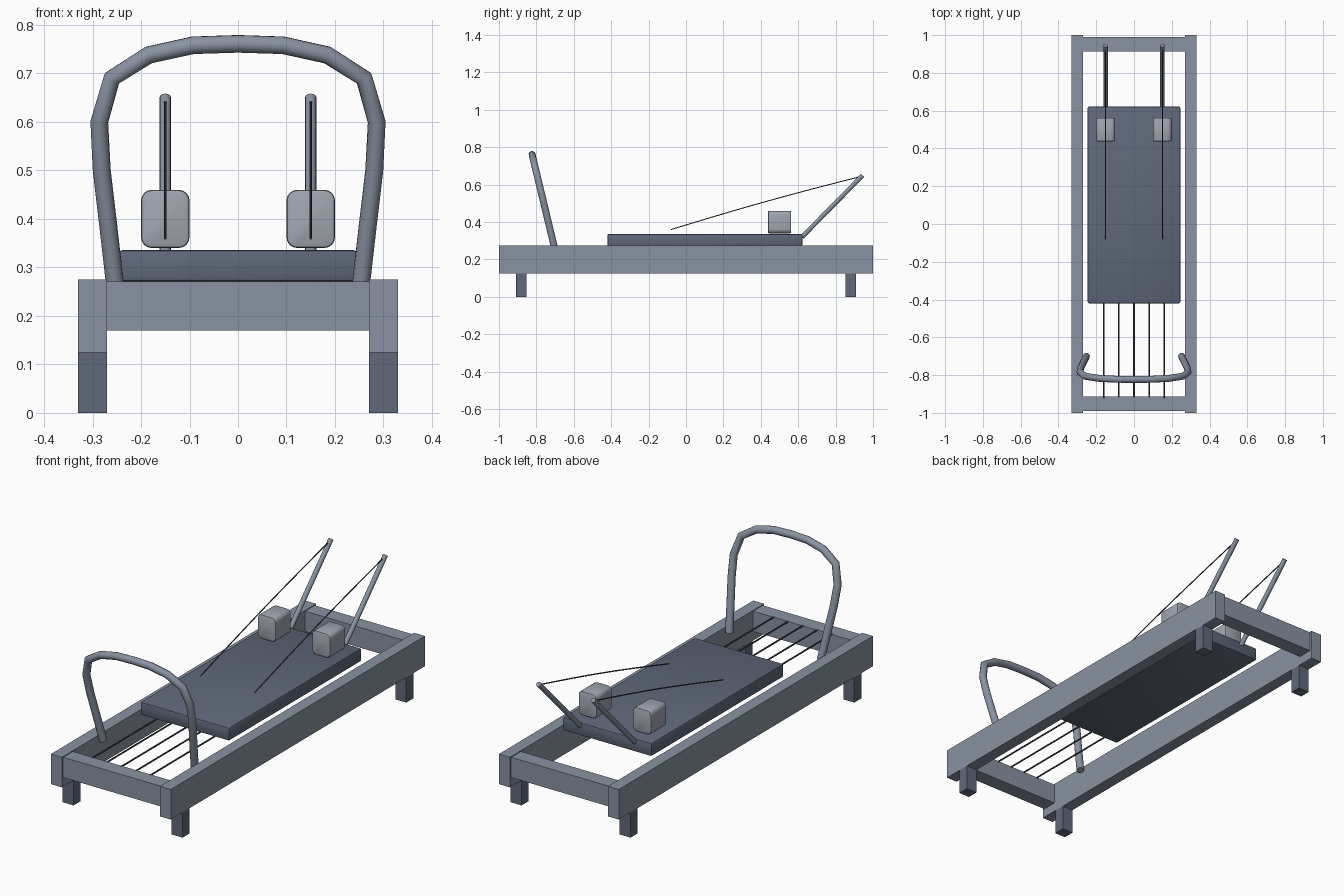
import bpy, bmesh, math
from mathutils import Vector

if "Cube" in bpy.data.objects:
    bpy.data.objects.remove(bpy.data.objects["Cube"])


def material(name, rgb):
    m = bpy.data.materials.new(name)
    m.diffuse_color = (*rgb, 1)
    m.use_nodes = True
    m.node_tree.nodes["Principled BSDF"].inputs["Base Color"].default_value = m.diffuse_color
    return m


FRAME = material("frame_grey", (0.25, 0.29, 0.36))
DARK = material("dark_grey", (0.115, 0.14, 0.195))
PAD = material("pad_grey", (0.35, 0.38, 0.44))
CORD = material("cord_grey", (0.06, 0.065, 0.08))


def smooth(obj):
    bpy.ops.object.select_all(action='DESELECT')
    obj.select_set(True)
    bpy.context.view_layer.objects.active = obj
    bpy.ops.object.shade_smooth_by_angle(angle=math.radians(40))


def box(name, lo, hi, mat, round_y=0, bevel=0):
    """Box from corner to corner; round_y rounds the edges running along y."""
    lo, hi = Vector(lo), Vector(hi)
    bm = bmesh.new()
    bmesh.ops.create_cube(bm, size=1)
    for v in bm.verts:
        v.co = (lo + hi) / 2 + v.co * (hi - lo)
    if round_y:
        edges = [e for e in bm.edges
                 if abs(e.verts[0].co.y - e.verts[1].co.y) > 1e-4]
        bmesh.ops.bevel(bm, geom=edges, offset=round_y, segments=4,
                        profile=0.5, affect='EDGES')
    if bevel:
        edges = [e for e in bm.edges if e.calc_face_angle(0) > 0.6]
        bmesh.ops.bevel(bm, geom=edges, offset=bevel, segments=2,
                        profile=0.5, affect='EDGES')
    me = bpy.data.meshes.new(name)
    bm.to_mesh(me)
    bm.free()
    me.materials.append(mat)
    obj = bpy.data.objects.new(name, me)
    bpy.context.collection.objects.link(obj)
    if bevel:
        smooth(obj)
    return obj


def tube(name, points, radius, mat, res=4):
    """Round tube swept along a list of points."""
    cu = bpy.data.curves.new(name, 'CURVE')
    cu.dimensions = '3D'
    cu.bevel_depth = radius
    cu.bevel_resolution = res
    cu.use_fill_caps = True
    sp = cu.splines.new('POLY')
    sp.points.add(len(points) - 1)
    for p, co in zip(sp.points, points):
        p.co = (*co, 1)
    cu.materials.append(mat)
    obj = bpy.data.objects.new(name, cu)
    bpy.context.collection.objects.link(obj)
    bpy.ops.object.select_all(action='DESELECT')
    obj.select_set(True)
    bpy.context.view_layer.objects.active = obj
    bpy.ops.object.convert(target='MESH')
    smooth(bpy.context.view_layer.objects.active)


# side rails, legs, shoulder rests, rope posts and ropes on both sides
for side, s in (("left", -1), ("right", 1)):
    def span(a, b):
        return (min(s * a, s * b), max(s * a, s * b))

    x0, x1 = span(0.27, 0.33)
    box(f"{side}_rail", (x0, -1, 0.125), (x1, 1, 0.275), FRAME)
    for end, y in (("front", -0.88), ("back", 0.88)):
        box(f"{end}_{side}_leg", (x0, y - 0.028, 0), (x1, y + 0.028, 0.125), DARK)

    x0, x1 = span(0.10, 0.20)
    box(f"{side}_shoulder_rest", (x0, 0.438, 0.34), (x1, 0.562, 0.46), PAD,
        round_y=0.022, bevel=0.006)

    x = s * 0.15
    tube(f"{side}_rope_post", [(x, 0.62, 0.32), (x, 0.945, 0.65)], 0.012, FRAME)
    rope = []
    for i in range(9):
        t = i / 8
        rope.append((x, -0.08 + 1.02 * t,
                     0.36 + 0.285 * t + 0.008 * math.sin(math.pi * t)))
    tube(f"{side}_rope", rope, 0.003, CORD, res=1)

# end beams between the rails
for end, y in (("front", -0.952), ("back", 0.952)):
    box(f"{end}_beam", (-0.27, y - 0.038, 0.17), (0.27, y + 0.038, 0.271), FRAME)

# sliding carriage
box("carriage", (-0.245, -0.42, 0.271), (0.245, 0.622, 0.336), DARK, bevel=0.007)

# springs under the carriage
for i in range(5):
    x = -0.16 + 0.08 * i
    tube(f"spring_{i + 1}", [(x, -0.92, 0.269), (x, -0.41, 0.269)], 0.004, CORD, res=1)

# leaning foot bar, mirrored from half a profile
half = [(0.252, 0.25), (0.268, 0.39), (0.281, 0.50), (0.286, 0.60),
        (0.260, 0.69), (0.184, 0.738), (0.093, 0.758)]
profile = [(-x, z) for x, z in half] + [(0, 0.761)] + half[::-1]
tube("foot_bar", [(x, -0.705 - 0.24 * (z - 0.27), z) for x, z in profile], 0.0185, FRAME)
